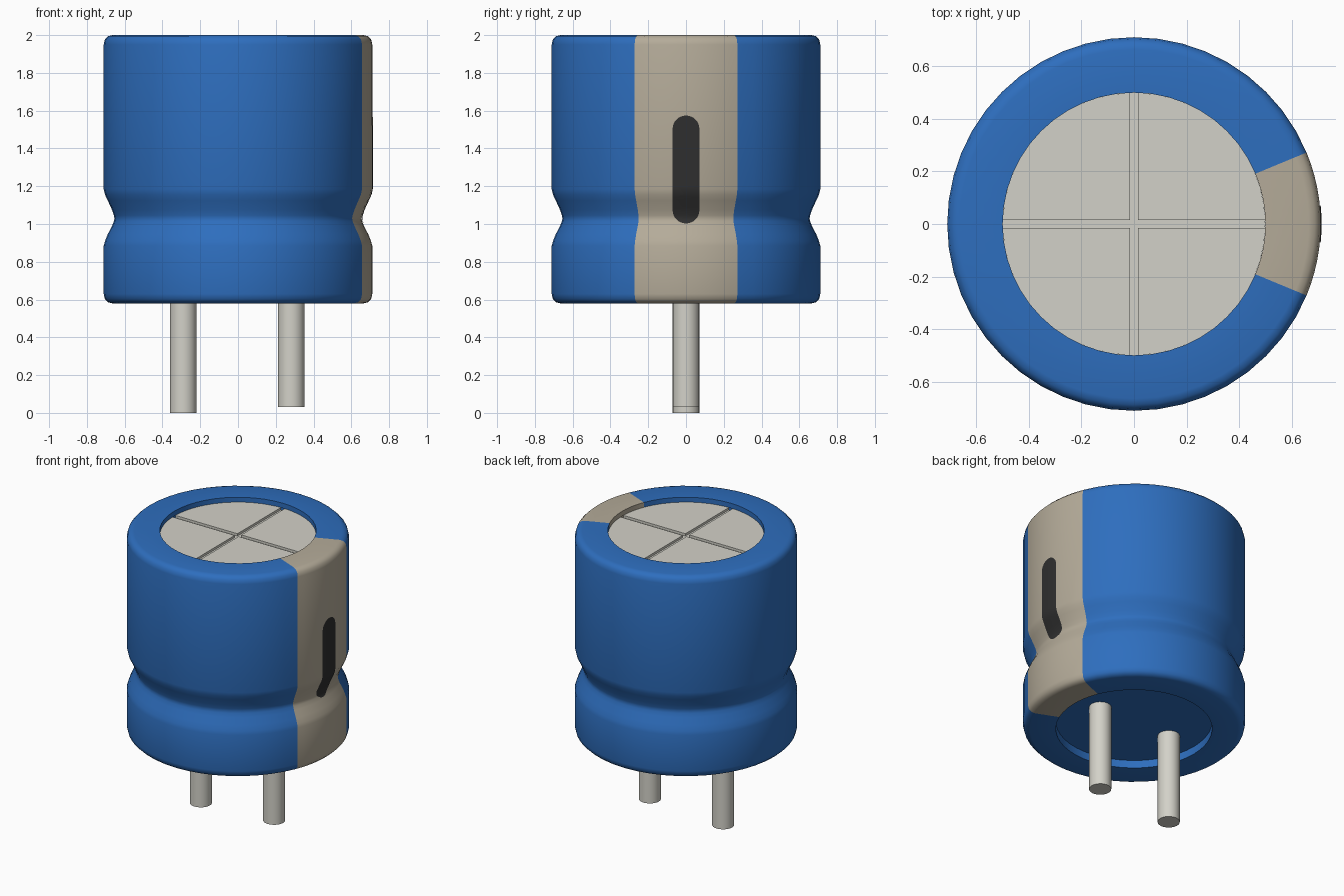
import bpy, bmesh
from math import sin, cos, pi, radians, asin, sqrt

if "Cube" in bpy.data.objects:
    bpy.data.objects.remove(bpy.data.objects["Cube"])

R = 0.711


def material(name, rgb):
    m = bpy.data.materials.new(name)
    m.diffuse_color = (*rgb, 1)
    m.use_nodes = True
    m.node_tree.nodes["Principled BSDF"].inputs["Base Color"].default_value = m.diffuse_color
    return m


BLUE = material("blue_plastic", (0.027, 0.156, 0.515))
TAN = material("tan_stripe", (0.46, 0.41, 0.32))
DARK = material("dark_print", (0.028, 0.028, 0.028))
METAL = material("pale_metal", (0.65, 0.64, 0.58))


def finish(name, bm, mat, fix=True):
    if fix:
        bmesh.ops.recalc_face_normals(bm, faces=bm.faces)
    me = bpy.data.meshes.new(name)
    bm.to_mesh(me)
    bm.free()
    me.materials.append(mat)
    ob = bpy.data.objects.new(name, me)
    bpy.context.collection.objects.link(ob)
    bpy.ops.object.select_all(action='DESELECT')
    ob.select_set(True)
    bpy.context.view_layer.objects.active = ob
    bpy.ops.object.shade_smooth_by_angle(angle=radians(35))
    return ob


# Sleeve profile (radius, z), bottom lip to top lip
OUTER = [(0.665, 0.58), (0.688, 0.586), (0.705, 0.603), (R, 0.63), (R, 0.885),
         (0.704, 0.91), (0.69, 0.945), (0.667, 0.99), (0.657, 1.015), (0.654, 1.03),
         (0.657, 1.045), (0.667, 1.075), (0.69, 1.125), (0.704, 1.155), (R, 1.185),
         (R, 1.95), (0.705, 1.977), (0.688, 1.994), (0.665, 2.0)]
PROFILE = [(0.5, 0.64), (0.5, 0.58)] + OUTER + [(0.5, 2.0), (0.5, 1.965)]


def sweep(name, a0, a1, steps, mat):
    bm = bmesh.new()
    rows = []
    for i in range(steps + 1):
        a = radians(a0 + (a1 - a0) * i / steps)
        rows.append([bm.verts.new((r * cos(a), r * sin(a), z)) for r, z in PROFILE])
    for p, q in zip(rows, rows[1:]):
        for j in range(len(PROFILE) - 1):
            bm.faces.new((p[j], q[j], q[j + 1], p[j + 1]))
    return finish(name, bm, mat, False)


sweep("sleeve", 22.5, 337.5, 42, BLUE)
sweep("polarity_stripe", -22.5, 22.5, 12, TAN)


def prism(bm, pts, z0, z1):
    lo = [bm.verts.new((x, y, z0)) for x, y in pts]
    hi = [bm.verts.new((x, y, z1)) for x, y in pts]
    bm.faces.new(lo[::-1])
    bm.faces.new(hi)
    for i in range(len(pts)):
        k = (i + 1) % len(pts)
        bm.faces.new((lo[i], lo[k], hi[k], hi[i]))


def circle(r, n, cx=0):
    return [(cx + r * cos(2 * pi * i / n), r * sin(2 * pi * i / n)) for i in range(n)]


def cylinder(name, r, n, z0, z1, mat, cx=0):
    bm = bmesh.new()
    prism(bm, circle(r, n, cx), z0, z1)
    return finish(name, bm, mat)


# Top vent plate: a base disc with four raised quarters leaving a cross groove
cylinder("vent_plate_base", 0.5, 48, 1.93, 1.95, METAL)
bm = bmesh.new()
g, rq = 0.015, 0.5
t = asin(g / rq)
for k in range(4):
    arc = [t + (pi / 2 - 2 * t) * i / 12 for i in range(13)]
    quarter = [(g, g)] + [(rq * cos(a), rq * sin(a)) for a in arc]
    c, s = round(cos(k * pi / 2)), round(sin(k * pi / 2))
    prism(bm, [(x * c - y * s, x * s + y * c) for x, y in quarter], 1.945, 1.966)
finish("vent_plate_quarters", bm, METAL)

# Recessed underside and the two leads of unequal length
cylinder("bottom_seal", 0.5, 48, 0.635, 0.66, BLUE)
cylinder("long_lead", 0.071, 24, 0.0, 0.64, METAL, -0.29)
cylinder("short_lead", 0.071, 24, 0.03, 0.64, METAL, 0.282)


# Minus mark: a round-ended bar laid over the stripe and its groove
def radius_at(z):
    for (r0, z0), (r1, z1) in zip(OUTER, OUTER[1:]):
        if z0 <= z <= z1:
            return r0 + (r1 - r0) * (z - z0) / (z1 - z0)
    return R


bm = bmesh.new()
w, zb, zt = 0.071, 1.003, 1.574
heights = [zb + w - w * cos(pi / 2 * i / 8) for i in range(9)]
heights += [zb + w + (zt - zb - 2 * w) * i / 30 for i in range(1, 30)]
heights += [zt - w + w * sin(pi / 2 * i / 8) for i in range(9)]
rows = []
for z in heights:
    d = max(zb + w - z, z - (zt - w), 0)
    half = sqrt(max(w * w - d * d, 1e-6))
    row = []
    for i in range(7):
        y = half * (i / 3 - 1)
        row.append(bm.verts.new((sqrt(radius_at(z) ** 2 - y * y) + 0.003, y, z)))
    rows.append(row)
for p, q in zip(rows, rows[1:]):
    for i in range(6):
        bm.faces.new((p[i], p[i + 1], q[i + 1], q[i]))
finish("minus_mark", bm, DARK, False)
